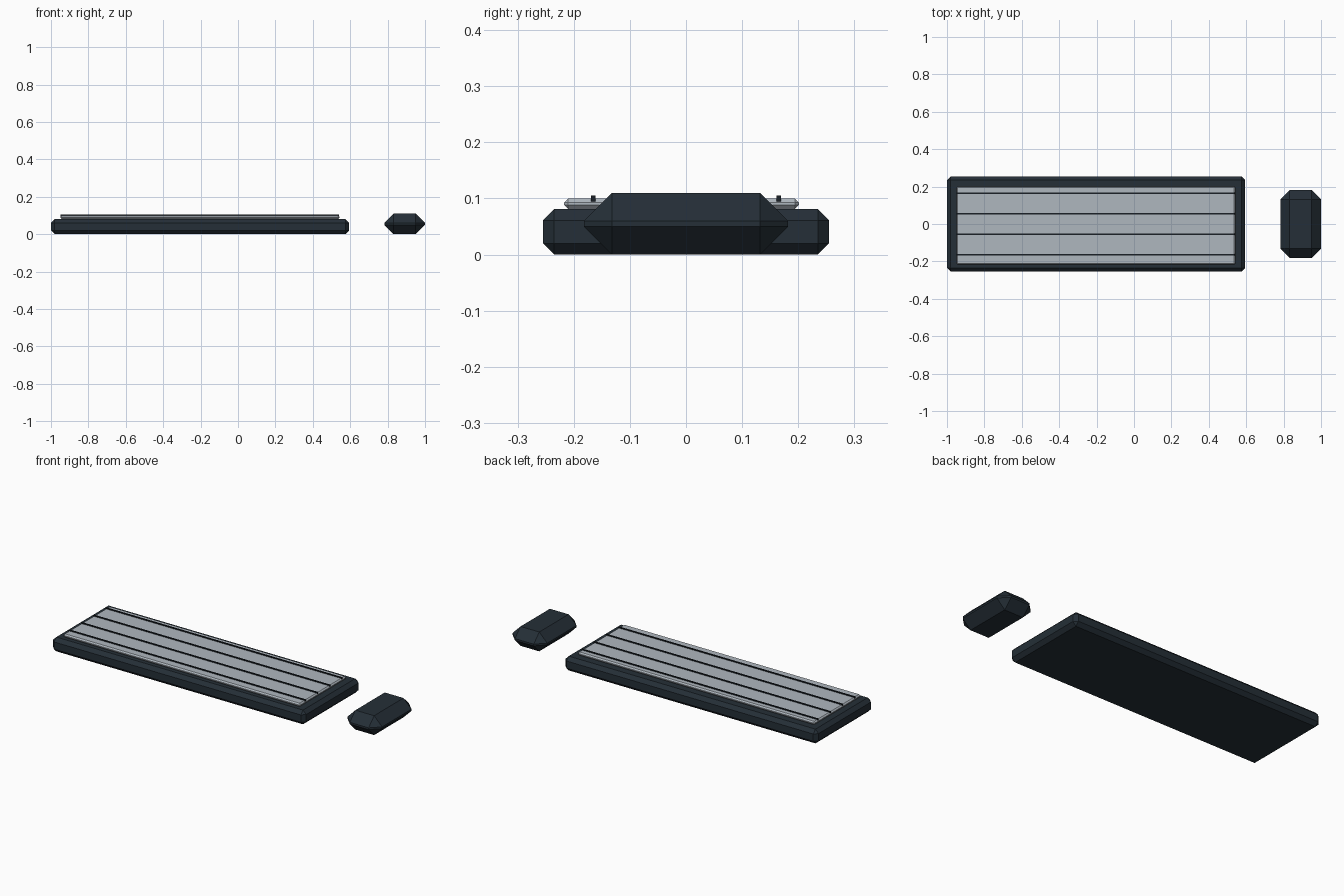
import bpy, bmesh
from mathutils import Vector

old = bpy.data.objects.get("Cube")
if old:
    bpy.data.objects.remove(old, do_unlink=True)


def material(name, rgb):
    mat = bpy.data.materials.new(name)
    mat.use_nodes = True
    mat.diffuse_color = (*rgb, 1)
    mat.node_tree.nodes["Principled BSDF"].inputs["Base Color"].default_value = (*rgb, 1)
    return mat


def box(name, low, high, mat, chamfer=0):
    """Flat-shaded box between two corners, with an optional chamfer on all edges."""
    low, high = Vector(low), Vector(high)
    centre, size = (low + high) / 2, high - low
    bm = bmesh.new()
    bmesh.ops.create_cube(bm, size=1)
    bmesh.ops.scale(bm, vec=size, verts=bm.verts)
    if chamfer:
        bmesh.ops.bevel(bm, geom=bm.edges[:], offset=chamfer, segments=1,
                        affect='EDGES', clamp_overlap=True)
    mesh = bpy.data.meshes.new(name)
    bm.to_mesh(mesh)
    bm.free()
    mesh.materials.append(mat)
    obj = bpy.data.objects.new(name, mesh)
    obj.location = centre
    bpy.context.collection.objects.link(obj)
    return obj


charcoal = material("charcoal", (0.018, 0.028, 0.038))
light_grey = material("light_grey", (0.43, 0.475, 0.52))
near_black = material("near_black", (0.009, 0.013, 0.018))

# Keyboard body and the raised key field
box("keyboard_base", (-1, -0.255, 0), (0.594, 0.255, 0.081), charcoal, 0.02)
box("key_field", (-0.95, -0.217, 0.081), (0.542, 0.201, 0.1), light_grey, 0.007)

# Thin dividers between the key rows
for i in range(4):
    y = -0.165 + i * 0.11
    box(f"row_divider_{i + 1}", (-0.948, y - 0.004, 0.094), (0.54, y + 0.004, 0.105), near_black)

# Mouse
box("mouse", (0.782, -0.182, 0), (1, 0.182, 0.11), charcoal, 0.05)
